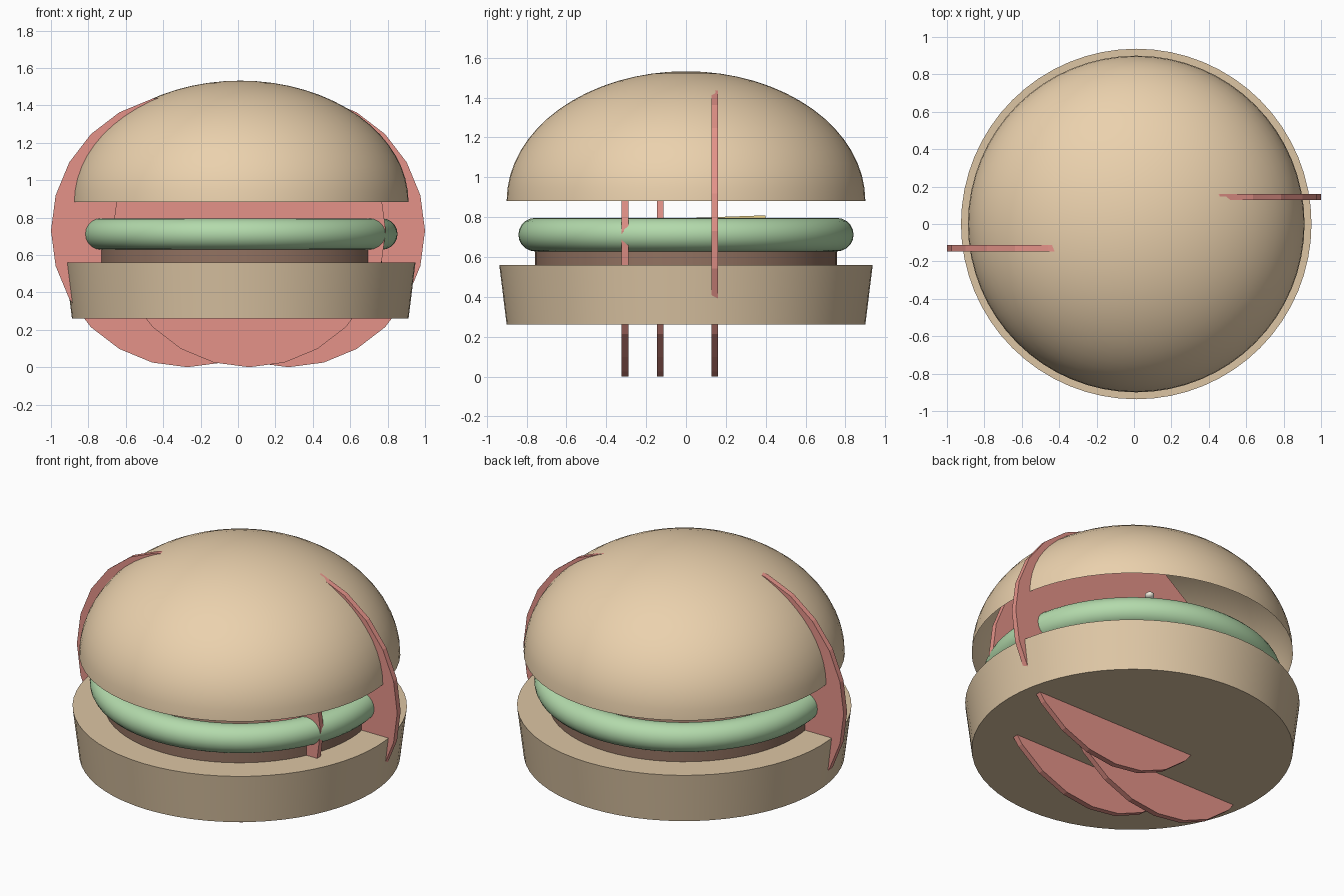
import bpy, bmesh, math
from mathutils import Matrix

if "Cube" in bpy.data.objects:
    bpy.data.objects.remove(bpy.data.objects["Cube"])

CX = 0.012  # shared axis of the round stack


def material(name, rgb):
    m = bpy.data.materials.new(name)
    m.diffuse_color = (*rgb, 1)
    m.use_nodes = True
    m.node_tree.nodes["Principled BSDF"].inputs["Base Color"].default_value = m.diffuse_color
    return m


BUN_TOP = material("bun_top", (0.83, 0.64, 0.42))
BUN_BASE = material("bun_base", (0.72, 0.56, 0.37))
MEAT = material("meat", (0.29, 0.17, 0.12))
GREEN = material("green", (0.45, 0.70, 0.41))
RED = material("red", (0.78, 0.29, 0.25))
YELLOW = material("yellow", (0.90, 0.68, 0.25))
CREAM = material("cream", (0.93, 0.89, 0.77))


def finish(name, mat):
    o = bpy.context.object
    o.name = o.data.name = name
    o.data.materials.append(mat)
    bpy.ops.object.shade_smooth_by_angle(angle=math.radians(30))
    return o


def disc(name, r1, r2, z0, z1, mat):
    bpy.ops.mesh.primitive_cone_add(vertices=64, radius1=r1, radius2=r2, depth=z1 - z0,
                                    location=(CX, 0, (z0 + z1) / 2))
    return finish(name, mat)


# bottom bun and patty
disc("bottom_bun", 0.90, 0.937, 0.26, 0.56, BUN_BASE)
disc("patty", 0.757, 0.757, 0.54, 0.70, MEAT)

# lettuce ring
bpy.ops.mesh.primitive_torus_add(major_segments=64, minor_segments=20, major_radius=0.757,
                                 minor_radius=0.084, location=(CX, 0, 0.712))
finish("lettuce", GREEN)

# thin cheese slice, slightly tilted inside the ring
bpy.ops.mesh.primitive_cube_add(size=1, location=(CX, 0, 0.78), rotation=(math.radians(2), 0, 0))
bpy.context.object.scale = (0.8, 0.8, 0.03)
finish("cheese", YELLOW)

# upright tomato slices: x centre, y centre
for i, (x, y) in enumerate([(-0.27, -0.129), (0.27, 0.144), (0.06, -0.306)]):
    bpy.ops.mesh.primitive_cylinder_add(vertices=24, radius=0.73, depth=0.034,
                                        location=(x, y, 0.73), rotation=(math.pi / 2, 0, 0))
    finish(f"tomato_slice_{i + 1}", RED).data.shade_flat()

# top bun: open half ellipsoid shell
bpy.ops.mesh.primitive_uv_sphere_add(segments=64, ring_count=32, radius=1)
dome = bpy.context.object
bm = bmesh.new()
bm.from_mesh(dome.data)
bmesh.ops.delete(bm, geom=[v for v in bm.verts if v.co.z < -0.001], context='VERTS')
bmesh.ops.transform(bm, matrix=Matrix.Translation((CX, 0, 0.882)) @ Matrix.Diagonal((0.9, 0.9, 0.65, 1)),
                    verts=bm.verts)
bm.to_mesh(dome.data)
bm.free()
finish("top_bun", BUN_TOP)

# seeds sunk beneath the top bun
for i in range(5):
    a = math.radians(61 + 72 * i)
    bpy.ops.mesh.primitive_uv_sphere_add(segments=12, ring_count=8, radius=0.033,
                                         location=(0.456 * math.cos(a), 0.456 * math.sin(a), 1.0),
                                         rotation=(0, 0, a))
    bpy.context.object.scale = (1, 0.8, 0.6)
    finish(f"seed_{i + 1}", CREAM)
